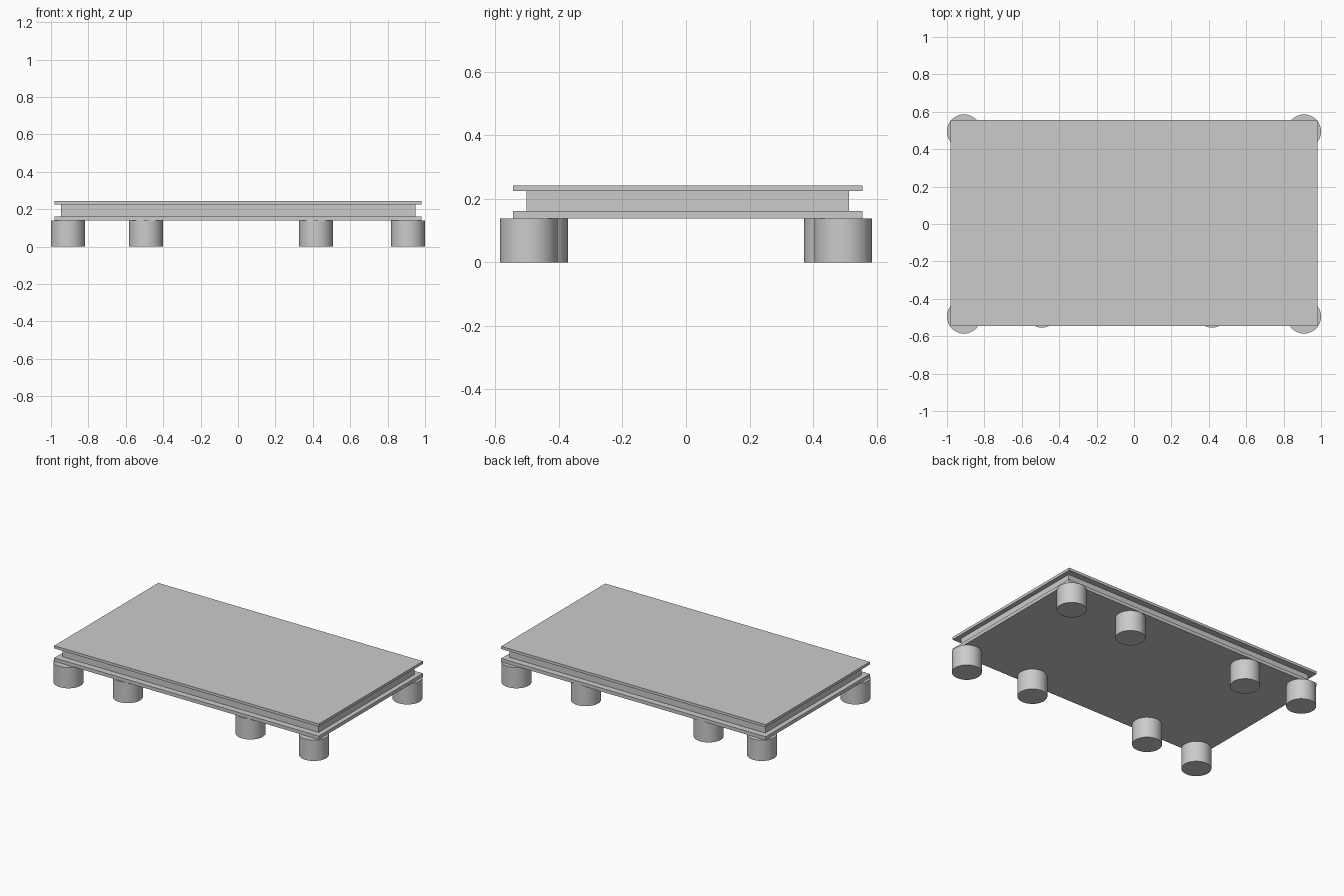
import bpy

if "Cube" in bpy.data.objects:
    bpy.data.objects.remove(bpy.data.objects["Cube"])


def slab(name, x0, x1, y0, y1, z0, z1):
    """Axis-aligned box given by its limits."""
    bpy.ops.mesh.primitive_cube_add(
        size=1, location=((x0 + x1) / 2, (y0 + y1) / 2, (z0 + z1) / 2))
    ob = bpy.context.object
    ob.name = name
    ob.scale = (x1 - x0, y1 - y0, z1 - z0)
    bpy.ops.object.transform_apply(location=False, rotation=False, scale=True)
    return ob


def leg(name, x, y, radius=0.091, height=0.139):
    """Short round foot standing on the floor."""
    bpy.ops.mesh.primitive_cylinder_add(
        vertices=48, radius=radius, depth=height, location=(x, y, height / 2))
    bpy.context.object.name = name
    bpy.ops.object.shade_smooth_by_angle()


# Platform: two overhanging plates with a recessed core between them
slab("bottom_plate", -0.98, 0.98, -0.545, 0.556, 0.139, 0.162)
slab("core", -0.947, 0.949, -0.503, 0.514, 0.162, 0.225)
slab("top_plate", -0.98, 0.98, -0.545, 0.556, 0.225, 0.243)

# Feet: corner pairs sit further out than the inner pairs
for side, s in (("front", -1), ("back", 1)):
    leg(f"{side}_left_corner_leg", -0.909, s * 0.495)
    leg(f"{side}_right_corner_leg", 0.909, s * 0.495)
    leg(f"{side}_left_inner_leg", -0.492, s * 0.463)
    leg(f"{side}_right_inner_leg", 0.417, s * 0.463)
